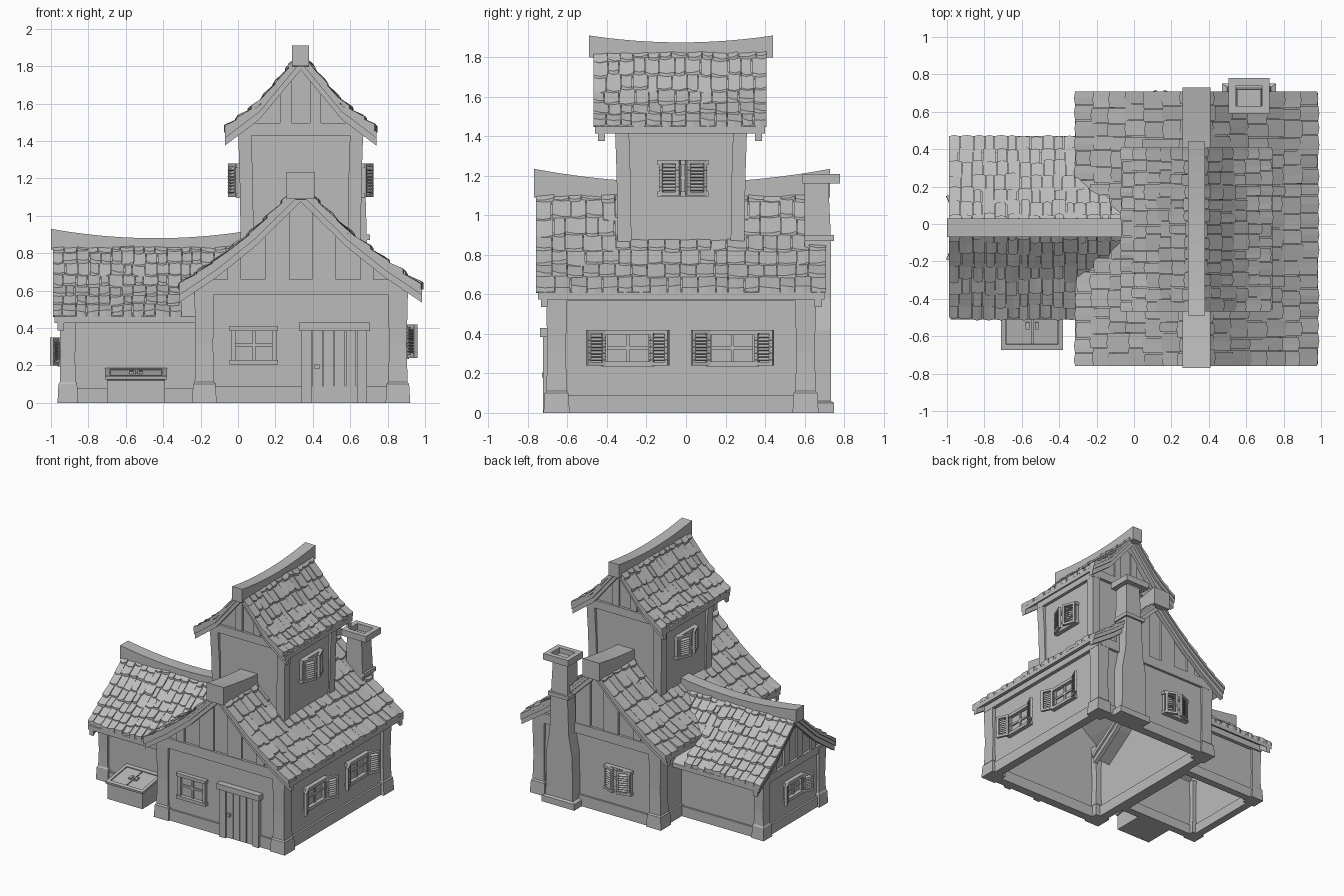
import bpy, bmesh, math, random
from mathutils import Matrix, Vector

random.seed(4)
if "Cube" in bpy.data.objects:
    bpy.data.objects.remove(bpy.data.objects["Cube"])

stone = bpy.data.materials.new("plain_grey")
stone.use_nodes = True
GREY = (0.5, 0.5, 0.5, 1)
stone.diffuse_color = GREY
stone.node_tree.nodes["Principled BSDF"].inputs["Base Color"].default_value = GREY


def make(name, solids):
    """One object from solids; each solid is a list of matching rings."""
    bm = bmesh.new()
    for rings in solids:
        vs = [[bm.verts.new(p) for p in r] for r in rings]
        n = len(vs[0])
        for a, b in zip(vs, vs[1:]):
            for i in range(n):
                j = (i + 1) % n
                bm.faces.new((a[i], a[j], b[j], b[i]))
        bm.faces.new(vs[0])
        bm.faces.new(vs[-1])
    bmesh.ops.recalc_face_normals(bm, faces=bm.faces)
    me = bpy.data.meshes.new(name)
    bm.to_mesh(me)
    bm.free()
    me.materials.append(stone)
    ob = bpy.data.objects.new(name, me)
    bpy.context.collection.objects.link(ob)
    return ob


def rect(x0, x1, y0, y1, z):
    return [Vector(p) for p in ((x0, y0, z), (x1, y0, z), (x1, y1, z), (x0, y1, z))]


def box(x0, x1, y0, y1, z0, z1, m=None):
    rings = [rect(x0, x1, y0, y1, z) for z in (z0, z1)]
    return [[m @ p for p in r] for r in rings] if m else rings


def post(x, y, h, r):
    """Corner post with a plinth block and a slight waist."""
    steps = ((0, 1.1), (0.1, 1.0), (0.11, 0.86), (h * 0.5, 0.78), (h, 0.9))
    return [rect(x - r * k, x + r * k, y - r * k, y + r * k, z) for z, k in steps]


def height(profile, d):
    for (d0, z0), (d1, z1) in zip(profile, profile[1:]):
        if d <= d1:
            return z0 + (z1 - z0) * (d - d0) / (d1 - d0)
    return -1


# Roofs: half profiles as (distance from ridge, height)
MAIN = ((0, 1.15), (0.25, 0.905), (0.45, 0.745), (0.65, 0.61))
WING = ((0, 0.855), (0.25, 0.63), (0.49, 0.462))
TOWER = ((0, 1.855), (0.22, 1.59), (0.405, 1.45))
RIDGE_X, RIDGE_Y = 0.335, -0.02


def along_y(u, d, z):
    return Vector((RIDGE_X + d, u, z))


def along_x(u, d, z):
    return Vector((u, RIDGE_Y + d, z))


def buried(name, p):
    """True where a tile would lie inside another part of the house."""
    main_z = height(MAIN, abs(p.x - RIDGE_X))
    if name == "wing":
        return p.x > -0.33 and p.z < main_z - 0.03
    if name == "main":
        in_tower = 0.06 < p.x < 0.61 and -0.3 < p.y < 0.25
        return in_tower or (p.x < 0 and p.z < height(WING, abs(p.y - RIDGE_Y)) - 0.03)
    return False


def roof(name, at, prof, u0, u1, rows, cols, ridge):
    def strip(s, a, b, top, low):
        ring = [(s * d, z - top) for d, z in prof] + [(s * d, z - low) for d, z in reversed(prof)]
        return [[at(u, d, z) for d, z in ring] for u in (a, b)]
    slab, barge, tiles = [], [], []
    for s in (-1, 1):
        slab.append(strip(s, u0 + 0.01, u1 - 0.01, 0, 0.035))
        for a in (u0 + 0.025, u1 - 0.06):
            barge.append(strip(s, a, a + 0.035, 0.03, 0.075))
        # Overlapping uneven tiles, row by row
        D, w = prof[-1][0], (u1 - u0) / cols
        for r in range(rows):
            d0 = max(0.01, D * (r - 0.25) / rows)
            d1 = D * (r + 1) / rows
            edges = [u0 + w * i + (random.uniform(-0.2, 0.2) * w if 0 < i < cols else 0)
                     for i in range(cols + 1)]
            for a, b in zip(edges, edges[1:]):
                mid = (d0 + d1) / 2
                if buried(name, at((a + b) / 2, s * mid, height(prof, mid))):
                    continue
                end = min(d1 + random.uniform(-0.012, 0.012), D)
                lift = random.uniform(0.02, 0.034)
                tilt = random.uniform(-0.006, 0.006)
                rings = []
                for k, bulge in ((0, 0), (0.5, 0.006), (1, 0)):
                    u = a + 0.002 + (b - a - 0.004) * k
                    e = end + bulge
                    ze = height(prof, min(e, D))
                    zl = ze + lift + tilt * (2 * k - 1)
                    z0 = height(prof, d0)
                    rings.append([at(u, s * d0, z0 - 0.005), at(u, s * d0, z0 + 0.012),
                                  at(u, s * e, zl), at(u, s * e, ze - 0.004)])
                tiles.append(rings)
    make(name + "_roof_deck", slab)
    make(name + "_barge_boards", barge)
    make(name + "_roof_tiles", tiles)
    # Sagging ridge beam
    a, b, half, low, dip, rise = ridge
    rings = []
    for i in range(13):
        t = i / 6 - 1
        u = (a + b) / 2 + (b - a) / 2 * t
        top, bot = dip + rise * t * t, low + rise * 0.4 * (t * t - 1)
        rings.append([at(u, -half, bot), at(u, half, bot), at(u, half, top), at(u, -half, top)])
    make(name + "_ridge_beam", [rings])


roof("main", along_y, MAIN, -0.76, 0.71, 7, 18, (-0.77, 0.73, 0.075, 1.09, 1.165, 0.07))
roof("wing", along_x, WING, -0.99, 0.0, 7, 16, (-1.0, 0.12, 0.05, 0.82, 0.88, 0.05))
roof("tower", along_y, TOWER, -0.47, 0.41, 6, 13, (-0.49, 0.44, 0.045, 1.80, 1.875, 0.035))


def gable(name, at, prof, u, out, half, z0, beam, studs):
    """Triangular wall, cross beam and studs; out is +1 or -1 along the ridge."""
    pts = [(-half, z0)] + [(d * s, height(prof, abs(d)) - 0.02) for s, d in
           [(-1, half), (-1, half * 0.5), (1, 0), (1, half * 0.5), (1, half)]] + [(half, z0)]
    make(name + "_gable", [[[at(v, d, z) for d, z in pts] for v in (u, u - out * 0.03)]])
    wood = [[[at(v, -half, z), at(v, half, z), at(v, half, z + beam), at(v, -half, z + beam)]
             for v in (u - out * 0.02, u + out * 0.02)] for z in (z0,)]
    for a, b in studs:
        for s in (-1, 1):
            ring = [(s * a, z0 + beam), (s * b, z0 + beam),
                    (s * b, height(prof, b) - 0.03), (s * a, height(prof, a) - 0.03)]
            wood.append([[at(v, d, z) for d, z in ring] for v in (u, u + out * 0.015)])
    make(name + "_timbers", wood)


for side, out, y, ty in (("front", -1, -0.69, -0.34), ("back", 1, 0.64, 0.29)):
    gable("main_" + side, along_y, MAIN, y, out, 0.55, 0.58, 0.08, ((0.06, 0.19), (0.32, 0.39)))
    gable("tower_" + side, along_y, TOWER, ty, out, 0.32, 1.43, 0.065, ((0.05, 0.11),))
gable("wing_end", along_x, WING, -0.93, -1, 0.38, 0.43, 0.06, ((0.05, 0.12), (0.22, 0.28)))


def shell(x0, x1, y0, y1, z0, z1, t):
    return [box(x0, x1, y0, y0 + t, z0, z1), box(x0, x1, y1 - t, y1, z0, z1),
            box(x0, x0 + t, y0, y1, z0, z1), box(x1 - t, x1, y0, y1, z0, z1)]


# Walls, sills and posts
make("main_walls", shell(-0.21, 0.88, -0.69, 0.64, 0.02, 0.62, 0.03))
make("main_sill", shell(-0.225, 0.895, -0.705, 0.655, 0, 0.09, 0.07))
make("main_posts", [post(x, y, 0.62, 0.06) for x in (-0.18, 0.855) for y in (-0.655, 0.605)])
make("main_wall_plates", [box(x, x + 0.05, -0.7, 0.65, 0.57, 0.62) for x in (-0.235, 0.86)])
make("wing_walls", shell(-0.93, -0.19, -0.4, 0.36, 0.02, 0.47, 0.03))
make("wing_sill", shell(-0.945, -0.19, -0.415, 0.375, 0, 0.08, 0.06))
make("wing_posts", [post(-0.91, y, 0.47, 0.05) for y in (-0.375, 0.335)])
make("wing_wall_plates", [box(-0.95, -0.2, y, y + 0.04, 0.43, 0.48) for y in (-0.43, 0.35)])


def tower_column(x, y, r):
    lean = 0.015
    sx, sy = (1 if x > RIDGE_X else -1), (1 if y > RIDGE_Y else -1)
    return [rect(x + sx * k - r, x + sx * k + r, y + sy * k - r, y + sy * k + r, z)
            for z, k in ((0.8, -lean), (1.2, -lean * 0.6), (1.47, 0))]


make("tower_walls", shell(0.025, 0.645, -0.335, 0.285, 0.8, 1.46, 0.03))
make("tower_posts", [tower_column(x, y, 0.035) for x in (0.035, 0.635) for y in (-0.325, 0.275)])
make("tower_wall_plates", [box(x, x + 0.05, -0.36, 0.31, 1.42, 1.47) for x in (0.0, 0.62)])


def facing(x, y, z, turn):
    """Local frame: x along the wall, -y outward, z up."""
    return Matrix.Translation((x, y, z)) @ Matrix.Rotation(math.radians(turn), 4, 'Z')


def window(name, m, w, h, shutter=0, closed=False):
    a, f = w / 2, 0.025
    frame = [box(s * a - f / 2, s * a + f / 2, -0.025, 0.01, 0, h, m) for s in (-1, 1)]
    frame += [box(-a - 0.02, a + 0.02, -0.035, 0.01, z, z + f, m) for z in (-0.005, h - f)]
    frame += [box(-0.008, 0.008, -0.015, 0.01, 0, h, m),
              box(-a, a, -0.015, 0.01, h / 2 - 0.008, h / 2 + 0.008, m),
              box(-a, a, -0.004, 0.01, 0, h, m)]
    make(name + "_frame", frame)
    leaves = []
    for s in (-1, 1) if shutter else ():
        # Louvred leaf hinged on the frame and standing ajar
        swing = 22 if closed else -25
        hinge = m @ Matrix.Translation((s * (a + 0.005), -0.02, 0)) @ Matrix.Rotation(math.radians(swing * s), 4, 'Z')
        d = -s if closed else s
        bars = [(0, 0.018), (shutter - 0.018, shutter)]
        for p, q in bars:
            leaves.append(box(*sorted((d * p, d * q)), -0.02, 0, 0, h, hinge))
        x0, x1 = sorted((0, d * shutter))
        leaves += [box(x0, x1, -0.02, 0, z, z + 0.018, hinge) for z in (0, h - 0.018)]
        for i in range(8):
            z = 0.024 + (h - 0.048) * (i + 0.5) / 8
            slat = hinge @ Matrix.Translation((0, -0.01, z)) @ Matrix.Rotation(0.6, 4, 'X')
            leaves.append(box(x0, x1, -0.012, 0.012, -0.003, 0.003, slat))
    if leaves:
        make(name + "_shutters", leaves)


window("front_window", facing(0.085, -0.69, 0.21, 0), 0.22, 0.2)
for n, y in (("side_window_a", -0.295), ("side_window_b", 0.235)):
    window(n, facing(0.88, y, 0.24, 90), 0.23, 0.18, 0.1)
window("back_window", facing(0.14, 0.64, 0.21, 180), 0.2, 0.19, 0.1, True)
window("wing_window", facing(-0.93, -0.02, 0.2, -90), 0.19, 0.15, 0.085)
window("tower_left_window", facing(0.645, -0.015, 1.1, 90), 0.22, 0.18, 0.11, True)
window("tower_right_window", facing(0.025, -0.015, 1.1, -90), 0.22, 0.18, 0.11, True)

# Front door
make("door_frame", [box(0.34, 0.395, -0.725, -0.68, 0, 0.39), box(0.635, 0.69, -0.725, -0.68, 0, 0.39),
                    box(0.325, 0.705, -0.74, -0.68, 0.385, 0.43)])
make("door_planks", [box(0.397 + 0.06 * i, 0.452 + 0.06 * i, -0.712, -0.68, 0.005, 0.385) for i in range(4)])
make("door_handle", [box(0.41, 0.435, -0.73, -0.7, 0.18, 0.205)])

# Cellar hatch with a sloping double lid
tilt = facing(-0.545, -0.67, 0.125, 0) @ Matrix.Rotation(math.radians(9), 4, 'X')
make("hatch_box", [[[Vector((x, y, z)) for y, z in ((-0.66, 0), (-0.39, 0), (-0.39, 0.165), (-0.66, 0.12))]
                    for x in (-0.7, -0.39)]])
lid = [box(x, x + 0.025, 0, 0.27, 0, 0.018, tilt) for x in (-0.165, 0.14)]
lid += [box(-0.165, 0.165, y, y + 0.03, 0, 0.018, tilt) for y in (0, 0.24)]
lid += [box(x, x + 0.133, 0.032, 0.238, 0, 0.012, tilt) for x in (-0.137, 0.004)]
lid += [box(x, x + 0.02, 0.11, 0.15, 0, 0.025, tilt) for x in (-0.035, 0.015)]
make("hatch_lid", lid)

# Chimney with stepped shoulder and open cap
steps = ((0, 0.145, 0.75), (0.05, 0.145, 0.75), (0.06, 0.12, 0.735), (0.42, 0.115, 0.735),
         (0.58, 0.085, 0.735), (0.85, 0.075, 0.735), (1.17, 0.065, 0.72))
make("chimney_stack", [[rect(0.615 - r, 0.615 + r, 0.6, y, z) for z, r, y in steps]])
make("chimney_cap", shell(0.505, 0.725, 0.59, 0.78, 1.16, 1.21, 0.04))
make("chimney_band", [box(0.525, 0.705, 0.6, 0.75, 0.87, 0.9)])
